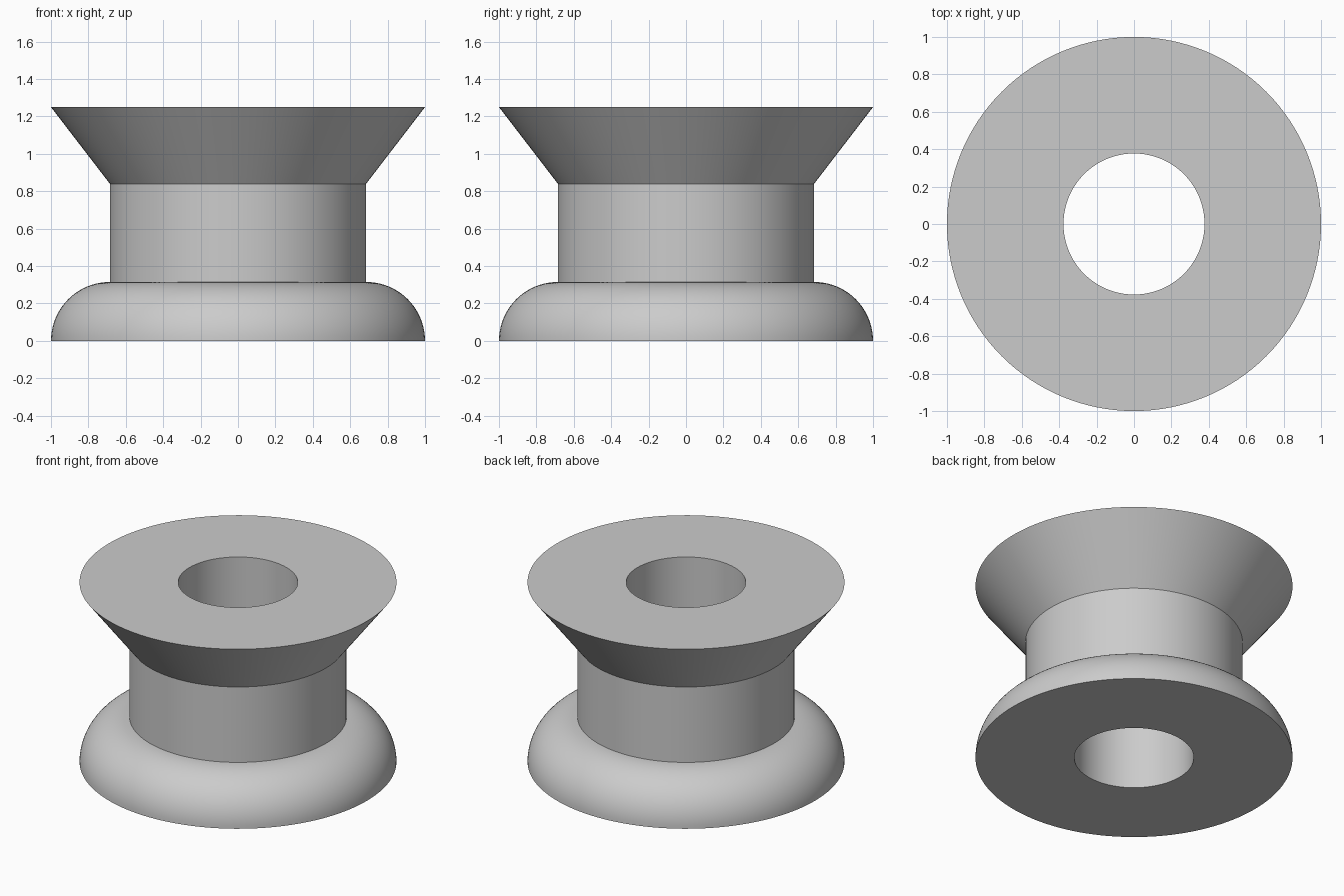
import bpy, bmesh, math
from mathutils import Vector

cube = bpy.data.objects.get("Cube")
if cube:
    bpy.data.objects.remove(cube, do_unlink=True)

SEGMENTS = 128
ARC_STEPS = 20
BORE, NECK, RIM = 0.377, 0.685, 1.0
SHOULDER, HEIGHT = 0.84, 1.25
ROUND = RIM - NECK

# Plain grey material
grey = bpy.data.materials.new("light grey")
grey.use_nodes = True
colour = (0.6, 0.6, 0.6, 1)
grey.diffuse_color = colour
grey.node_tree.nodes["Principled BSDF"].inputs["Base Color"].default_value = colour

# Half section: bore bottom, rounded foot, neck, flared top, bore top
profile = [(BORE, 0)]
for i in range(ARC_STEPS + 1):
    a = math.pi / 2 * i / ARC_STEPS
    profile.append((NECK + ROUND * math.cos(a), ROUND * math.sin(a)))
profile += [(NECK, SHOULDER), (RIM, HEIGHT), (BORE, HEIGHT)]

# Revolve the closed section around the vertical axis
bm = bmesh.new()
verts = [bm.verts.new((r, 0, z)) for r, z in profile]
edges = [bm.edges.new((v, verts[(i + 1) % len(verts)])) for i, v in enumerate(verts)]
bmesh.ops.spin(bm, geom=verts + edges, cent=Vector(), axis=Vector((0, 0, 1)),
               angle=math.tau, steps=SEGMENTS, use_duplicate=False)
bmesh.ops.remove_doubles(bm, verts=bm.verts, dist=0.0001)
bmesh.ops.recalc_face_normals(bm, faces=bm.faces)
mesh = bpy.data.meshes.new("flanged_bushing")
bm.to_mesh(mesh)
bm.free()
mesh.materials.append(grey)

bushing = bpy.data.objects.new("flanged_bushing", mesh)
bpy.context.collection.objects.link(bushing)

# Smooth round walls with crisp edges
bpy.ops.object.select_all(action='DESELECT')
bushing.select_set(True)
bpy.context.view_layer.objects.active = bushing
bpy.ops.object.shade_smooth_by_angle(angle=math.radians(30))
